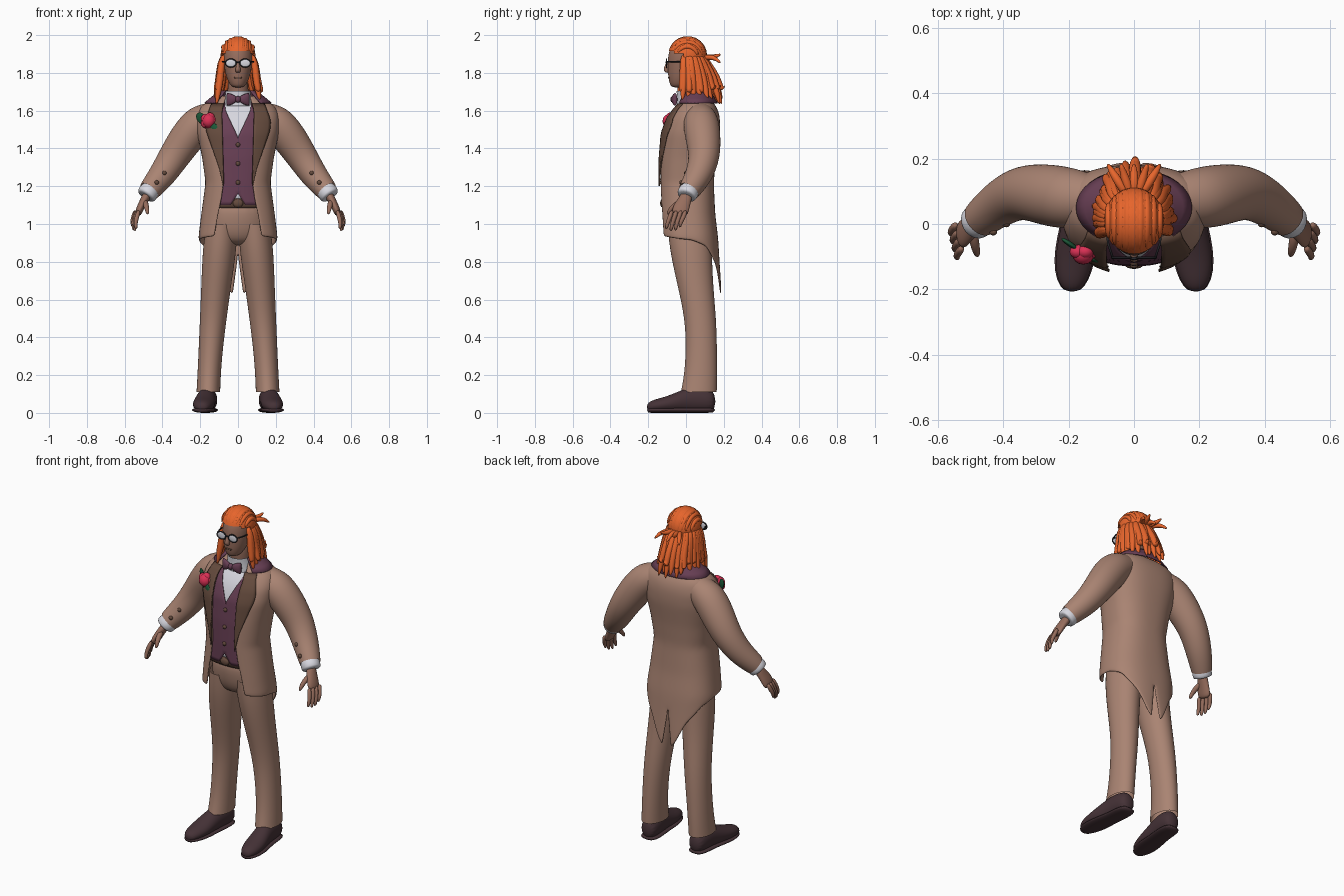
import bpy, bmesh, math, random
from mathutils import Vector, Matrix

cube = bpy.data.objects.get("Cube")
if cube:
    bpy.data.objects.remove(cube, do_unlink=True)
random.seed(4)


def material(name, r, g, b):
    m = bpy.data.materials.new(name)
    m.use_nodes = True
    m.diffuse_color = (r, g, b, 1)
    node = next(n for n in m.node_tree.nodes if n.type == 'BSDF_PRINCIPLED')
    node.inputs["Base Color"].default_value = (r, g, b, 1)
    node.inputs["Roughness"].default_value = 0.8
    return m


SUIT = material("tan suit", .40, .23, .17)
TRIM = material("brown trim", .13, .07, .047)
PURPLE = material("plum cloth", .14, .05, .09)
WHITE = material("white cloth", .68, .68, .74)
SKIN = material("brown skin", .31, .155, .11)
HAIR = material("orange hair", .80, .13, .025)
SHOE = material("dark leather", .06, .032, .038)
ROSE = material("rose red", .70, .03, .09)
LEAF = material("leaf green", .012, .10, .04)
FRAME = material("black frame", .02, .02, .025)
X, Y, Z = Vector((1, 0, 0)), Vector((0, 1, 0)), Vector((0, 0, 1))


def finish(name, bm, mat, mirror=False, sub=0, thick=0):
    bmesh.ops.recalc_face_normals(bm, faces=bm.faces)
    for f in bm.faces:
        f.smooth = True
    me = bpy.data.meshes.new(name)
    bm.to_mesh(me)
    bm.free()
    me.materials.append(mat)
    ob = bpy.data.objects.new(name, me)
    bpy.context.collection.objects.link(ob)
    if mirror:
        ob.modifiers.new("mirror", 'MIRROR')
    if thick:
        s = ob.modifiers.new("thickness", 'SOLIDIFY')
        s.thickness, s.offset = thick, 0
    if sub:
        s = ob.modifiers.new("smooth", 'SUBSURF')
        s.levels = s.render_levels = sub
    return ob


def add_tube(bm, rings, axis=None, ref=Y, n=12, cap=True):
    """Skin elliptical rings (x, y, z, radius along ref, other radius)."""
    pts = [Vector(r[:3]) for r in rings]
    loops = []
    for i, r in enumerate(rings):
        t = axis or (pts[min(i + 1, len(pts) - 1)] - pts[max(i - 1, 0)]).normalized()
        side = (ref - t * ref.dot(t)).normalized()
        up = t.cross(side)
        ring = [math.tau * k / n for k in range(n)]
        loops.append([bm.verts.new(pts[i] + side * math.cos(a) * r[3] + up * math.sin(a) * r[-1])
                      for a in ring])
    for a, b in zip(loops, loops[1:]):
        for k in range(n):
            bm.faces.new((a[k], a[(k + 1) % n], b[(k + 1) % n], b[k]))
    if cap:
        bm.faces.new(loops[0])
        bm.faces.new(loops[-1])


def tube(name, mat, rings, mirror=False, sub=2, **kw):
    bm = bmesh.new()
    add_tube(bm, rings, **kw)
    return finish(name, bm, mat, mirror, sub)


def ball(name, mat, loc, size, rot=(0, 0, 0), mirror=False):
    bm = bmesh.new()
    bmesh.ops.create_uvsphere(bm, u_segments=16, v_segments=10, radius=1)
    ob = finish(name, bm, mat, mirror)
    turn = Matrix.Rotation(rot[2], 4, 'Z') @ Matrix.Rotation(rot[1], 4, 'Y') @ Matrix.Rotation(rot[0], 4, 'X')
    ob.data.transform(Matrix.Translation(loc) @ turn @ Matrix.Diagonal((*size, 1)))
    return ob


def sheet(name, mat, fn, nu, nv, thick=.008, sub=0):
    """Mirrored grid surface fn(u, v)."""
    bm = bmesh.new()
    g = [[bm.verts.new(fn(i / nu, j / nv)) for i in range(nu + 1)] for j in range(nv + 1)]
    for j in range(nv):
        for i in range(nu):
            bm.faces.new((g[j][i], g[j][i + 1], g[j + 1][i + 1], g[j + 1][i]))
    return finish(name, bm, mat, True, sub, thick)


def interp(table, t):
    if t <= table[0][0]:
        return table[0][1:]
    for a, b in zip(table, table[1:]):
        if t <= b[0]:
            f = (t - a[0]) / (b[0] - a[0])
            return [p + (q - p) * f for p, q in zip(a[1:], b[1:])]
    return table[-1][1:]


# Coat: height, half width, front depth, back depth
SHAPE = [(.62, .19, -.11, .185), (.93, .205, -.135, .165), (1.05, .19, -.137, .15),
         (1.22, .167, -.14, .142), (1.35, .185, -.137, .155), (1.48, .212, -.125, .175),
         (1.56, .218, -.095, .176), (1.62, .198, -.05, .16), (1.66, .13, -.01, .13), (1.68, .075, 0, .09)]
OPEN = [(.93, .125), (1.05, .105), (1.13, .087), (1.22, .075), (1.4, .08), (1.6, .085), (1.68, .06)]
HEM = [(0, .935), (.4, .915), (.6, .88), (.8, .78), (.93, .67), (1, .62)]


def around(z, phi):
    rx, yf, yb = interp(SHAPE, z)
    c = math.cos(phi)
    return (rx * max(0, math.sin(phi)) ** .8,
            (yf + yb) / 2 - (yb - yf) / 2 * math.copysign(abs(c) ** .8, c))


def front_angle(z, x):
    return math.asin(min(1, x / interp(SHAPE, z)[0]) ** 1.25)


def coat(u, v):
    hem = interp(HEM, u)[0]
    z = hem + (1.68 - hem) * v
    p0 = front_angle(z, interp(OPEN, z)[0])
    x, y = around(z, p0 + (math.pi - p0) * u)
    slit = max(0, .82 - z) * .14 * max(0, (u - .8) / .2)
    return x + slit, y, z


def patch(name, mat, z0, z1, inner, outer, off, nu=6, nv=18, thick=.008):
    """Front panel that follows the coat surface."""
    def fn(u, v):
        z = z0 + (z1 - z0) * v
        a, b = interp(inner, z)[0], interp(outer, z)[0]
        x, y = around(z, front_angle(z, a + (b - a) * u))
        return x, y - off, z
    return sheet(name, mat, fn, nu, nv, thick)


sheet("tailcoat", SUIT, coat, 20, 28, .01, 1)
patch("lapels", TRIM, 1.2, 1.635, OPEN,
      [(1.2, .078), (1.3, .10), (1.4, .135), (1.5, .17), (1.55, .172), (1.635, .14)], .011)
patch("waistcoat", PURPLE, 1.10, 1.645, [(1.1, .04), (1.16, 0), (1.46, 0), (1.6, .066), (1.65, .07)],
      [(1.1, .115), (1.2, .095), (1.65, .11)], -.013, nv=27, thick=.004)
patch("shirt_front", WHITE, 1.12, 1.67, [(1, 0)], [(1, .085)], -.022, thick=.004)
patch("belt", TRIM, 1.085, 1.135, [(1, 0)], [(1, .115)], -.018, nv=2)
ball("belt_buckle", TRIM, (0, -.125, 1.11), (.028, .012, .022))


def collar(u, v):
    phi = .75 + (math.pi - .75) * u
    rx, ry = .175 - .08 * v, .115 - .04 * v
    return rx * math.sin(phi), .05 - ry * math.cos(phi), 1.64 + .065 * v


sheet("coat_collar", PURPLE, collar, 14, 3)
for z in (1.42, 1.32, 1.22):
    ball("waistcoat_button", TRIM, (0, around(z, 0)[1] + .01, z), (.012, .008, .012))

# Sleeves, cuffs and sleeve buttons
tube("sleeves", SUIT, [(.12, .075, 1.575, .075), (.2, .078, 1.545, .098), (.27, .09, 1.46, .096),
                       (.34, .1, 1.355, .084), (.40, .07, 1.26, .074), (.45, .032, 1.2, .064),
                       (.47, .015, 1.175, .058)], True, n=16, cap=False)
tube("shirt_cuffs", WHITE, [(.455, .027, 1.19, .05), (.47, .015, 1.173, .056), (.488, .001, 1.15, .054),
                            (.49, 0, 1.147, .045)], True, 1, n=16)
for loc in ((.43, -.025, 1.22), (.39, 0, 1.27)):
    ball("sleeve_buttons", TRIM, loc, (.012, .01, .012), mirror=True)

# Hands
tube("palms", SKIN, [(.475, .01, 1.165, .032, .026), (.497, -.008, 1.125, .036, .022),
                     (.52, -.028, 1.08, .047, .021), (.532, -.037, 1.045, .042, .017)], True)
for i in range(4):
    long = (.01, 0, .003, .02)[i]
    bx, by = .525 + .006 * i, -.072 + .024 * i
    tube("finger", SKIN, [(bx, by, 1.075, .013), (bx + .012, by - .016, 1.03, .013),
                          (bx + .018, by - .026, .995 + long, .0115),
                          (bx + .014, by - .034, .96 + long, .008)], True, 1, n=8)
tube("thumbs", SKIN, [(.495, -.015, 1.125, .018), (.487, -.06, 1.1, .016),
                      (.481, -.085, 1.075, .013), (.478, -.098, 1.05, .008)], True, 1, n=8)

# Trousers and shoes
tube("trouser_legs", SUIT, [(.157, .068, .11, .064, .097), (.153, .078, .2, .063, .089),
                            (.145, .082, .33, .065, .084), (.131, .078, .5, .072, .084),
                            (.113, .045, .7, .082, .098), (.097, .025, .87, .092, .115),
                            (.085, .015, 1, .085, .115)], True, axis=Z, ref=X, n=16, cap=False)
tube("trouser_seat", SUIT, [(0, .03, .885, .11, .08), (0, .02, .94, .165, .112),
                            (0, .012, 1.02, .165, .122), (0, .005, 1.14, .15, .122)], axis=Z, ref=X, n=20)
upper = [(.189, -.208, .03, .022, .02), (.188, -.175, .037, .047, .033), (.182, -.11, .045, .061, .04),
         (.175, -.04, .058, .057, .056), (.166, .02, .07, .052, .07), (.16, .09, .07, .054, .07),
         (.158, .158, .06, .044, .056)]
tube("shoe_uppers", SHOE, upper, True, axis=Y, ref=X, n=16)
tube("shoe_soles", SHOE, [(x, y, .015, a * 1.08, .015) for x, y, z, a, b in upper], True, 1, axis=Y, ref=X, n=16)

# Neck, bow tie and head
tube("neck", SKIN, [(0, .03, 1.63, .06), (0, .02, 1.7, .057), (0, .012, 1.8, .055)], axis=Z, ref=X)
tube("shirt_collar", WHITE, [(0, .022, 1.625, .078, .072), (0, .02, 1.67, .07, .068),
                             (0, .015, 1.705, .066, .066)], sub=1, axis=Z, ref=X, n=20, cap=False)
tube("bow_wings", PURPLE, [(.004, -.064, 1.66, .013, .012), (.03, -.064, 1.66, .028, .016),
                           (.055, -.058, 1.66, .037, .014), (.061, -.056, 1.66, .033, .008)],
     True, 1, axis=X, ref=Z)
ball("bow_knot", PURPLE, (0, -.068, 1.66), (.015, .015, .018))
tube("head", SKIN, [(0, -.045, 1.722, .026, .028), (0, -.036, 1.738, .045, .05),
                    (0, -.018, 1.78, .064, .078), (0, -.008, 1.83, .074, .089), (0, -.002, 1.88, .079, .096),
                    (0, .003, 1.93, .075, .09), (0, .005, 1.97, .05, .065)], axis=Z, ref=X, n=20)
tube("nose", SKIN, [(0, -.09, 1.862, .008, .012), (0, -.101, 1.835, .011, .014),
                    (0, -.107, 1.812, .016, .015), (0, -.095, 1.8, .012, .01)], sub=1, axis=Z, ref=X)
ball("lips", TRIM, (0, -.089, 1.775), (.022, .006, .006))

# Spectacles
ball("lenses", WHITE, (.038, -.103, 1.852), (.027, .004, .02), mirror=True)
rim = [(.038 + .029 * math.cos(a), -.103, 1.852 + .022 * math.sin(a), .0035)
       for a in (math.tau * k / 16 for k in range(17))]
tube("spectacle_rims", FRAME, rim, True, 0, n=6)
tube("spectacle_temples", FRAME, [(.066, -.1, 1.86, .004), (.079, -.06, 1.86, .004), (.086, .02, 1.858, .004)],
     True, 0, ref=Z, n=6)
tube("spectacle_bridge", FRAME, [(-.01, -.106, 1.857, .004), (.01, -.106, 1.857, .004)], sub=0, n=6)

# Hair cap with an open face
bm = bmesh.new()
bmesh.ops.create_uvsphere(bm, u_segments=32, v_segments=24, radius=1)
bmesh.ops.transform(bm, verts=bm.verts, matrix=Matrix.Translation((0, .008, 1.89)) @ Matrix.Diagonal((.092, .103, .103, 1)))
face = [f for f in bm.faces if f.calc_center_median().y < -.015
        and f.calc_center_median().z < 1.895 - .25 * f.calc_center_median().y]
bmesh.ops.delete(bm, geom=face, context='FACES')
finish("hair_cap", bm, HAIR)

# Swept strands over the crown
bm = bmesh.new()
for i in range(9):
    s = -.84 + .21 * i
    k = math.sqrt(1 - s * s)
    add_tube(bm, [(.09 * s, .008 - .1 * k * math.cos(t), 1.888 + .1 * k * math.sin(t), r)
                  for t, r in ((.35, .006), (.8, .013), (1.4, .015), (2, .015), (2.6, .013), (3.1, .006))],
             ref=X, n=8)
finish("swept_strands", bm, HAIR, sub=1)

# Hanging locks in two layers
bm = bmesh.new()
for layer in range(2):
    for i in range(17):
        a = math.radians(-108 + 13.5 * i + random.uniform(-4, 4))
        s, c = math.sin(a), math.cos(a)
        low = 1.625 + .07 * layer + random.uniform(0, .045)
        out = random.uniform(-.012, .015) + .01 * layer
        add_tube(bm, [(.075 * s, .01 + .08 * c, 1.9, .012), (.094 * s, .015 + .1 * c, 1.85, .02),
                      (.1 * s, .02 + (.125 + out) * c, 1.77, .021),
                      ((.112 + out / 2) * s, .02 + (.145 + out) * c, 1.7, .018),
                      ((.122 + out / 2) * s, .02 + (.165 + out) * c, low, .006)], ref=Vector((c, -s, 0)), n=8)
finish("hanging_locks", bm, HAIR, sub=1)

# Tied tuft at the back of the head
bm = bmesh.new()
for i in range(5):
    s = (i - 2) * .024
    add_tube(bm, [(s * .4, .085, 1.88, .014), (s, .13, 1.885, .016),
                  (s * 1.4, .16, 1.875 + .012 * (i % 2), .012), (s * 1.7, .185, 1.85 + .05 * (i % 2), .005)],
             ref=X, n=8)
finish("hair_tuft", bm, HAIR, sub=1)

# Buttonhole flower
ball("rose_bud", ROSE, (-.155, -.092, 1.545), (.034, .032, .036))
for i in range(5):
    a = math.tau * i / 5
    ball("rose_petal", ROSE, (-.155 + .018 * math.cos(a), -.085, 1.545 + .018 * math.sin(a)),
         (.028, .022, .026), (0, -a, 0))
ball("rose_leaf", LEAF, (-.195, -.062, 1.56), (.036, .008, .026), (0, .7, -.6))
ball("rose_leaf", LEAF, (-.122, -.108, 1.505), (.036, .008, .02), (0, .9, -.3))
